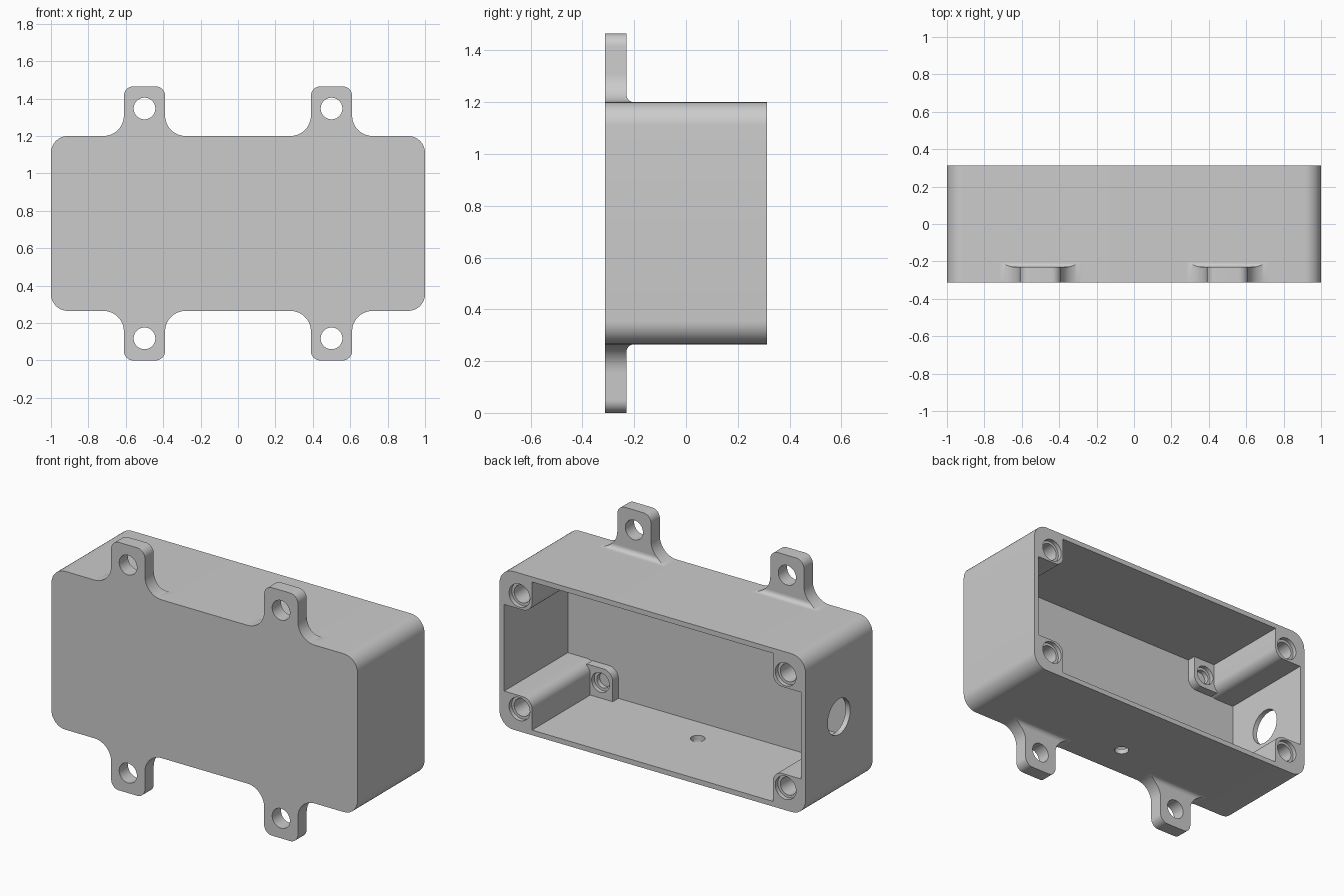
import bpy
import bmesh
import math
from mathutils import Vector

if "Cube" in bpy.data.objects:
    bpy.data.objects.remove(bpy.data.objects["Cube"], do_unlink=True)

# Main dimensions
FRONT, BACK = -0.3125, 0.3125
MID_Z, HALF_X, HALF_Z = 0.7325, 1.0, 0.4675
WALL = 0.03
PLATE_Y = -0.23            # rear face of tabs and bosses
POST_X, POST_Z = 0.787, 0.256
CORNERS = [(1, 1), (1, -1), (-1, -1), (-1, 1)]

grey = bpy.data.materials.new("housing grey")
grey.use_nodes = True
grey.diffuse_color = (0.6, 0.6, 0.6, 1)
grey.node_tree.nodes["Principled BSDF"].inputs["Base Color"].default_value = (0.6, 0.6, 0.6, 1)


def rounded(corners, steps=10):
    """Turn (u, v, radius) corners into a polygon with arcs."""
    points = []
    for i, (u, v, r) in enumerate(corners):
        p = Vector((u, v))
        if r == 0:
            points.append(p)
            continue
        to_prev = (Vector(corners[i - 1][:2]) - p).normalized()
        to_next = (Vector(corners[(i + 1) % len(corners)][:2]) - p).normalized()
        half = to_prev.angle(to_next) / 2
        centre = p + (to_prev + to_next).normalized() * (r / math.sin(half))
        a = p + to_prev * (r / math.tan(half)) - centre
        b = p + to_next * (r / math.tan(half)) - centre
        # Blending the two arm directions and rescaling keeps every point on the arc
        sweep = math.pi - 2 * half
        for k in range(steps + 1):
            t = sweep * k / steps
            points.append(centre + (a * math.sin(sweep - t) + b * math.sin(t)) / math.sin(sweep))
    return points


def prism(name, points, start, end, axis="Y"):
    """Extrude a 2D outline along an axis."""
    place = {"X": lambda u, v, t: (t, u, v),
             "Y": lambda u, v, t: (u, t, v),
             "Z": lambda u, v, t: (u, v, t)}[axis]
    bm = bmesh.new()
    rings = [[bm.verts.new(place(p[0], p[1], t)) for p in points] for t in (start, end)]
    for ring in rings:
        bm.faces.new(ring)
    n = len(points)
    for i in range(n):
        j = (i + 1) % n
        bm.faces.new((rings[0][i], rings[0][j], rings[1][j], rings[1][i]))
    bmesh.ops.recalc_face_normals(bm, faces=bm.faces)
    mesh = bpy.data.meshes.new(name)
    bm.to_mesh(mesh)
    bm.free()
    mesh.materials.append(grey)
    obj = bpy.data.objects.new(name, mesh)
    bpy.context.collection.objects.link(obj)
    return obj


def rod(u, v, r, start, end, axis="Y"):
    circle = [(u + r * math.cos(math.tau * k / 40), v + r * math.sin(math.tau * k / 40))
              for k in range(40)]
    return prism("cutter", circle, start, end, axis)


def activate(obj):
    bpy.ops.object.select_all(action="DESELECT")
    obj.select_set(True)
    bpy.context.view_layer.objects.active = obj


def combine(obj, tool, operation="DIFFERENCE"):
    """Apply a boolean and remove the tool."""
    tool.hide_render = True
    mod = obj.modifiers.new("cut", "BOOLEAN")
    mod.operation, mod.solver, mod.object = operation, "EXACT", tool
    activate(obj)
    bpy.ops.object.modifier_apply(modifier=mod.name)
    bpy.data.objects.remove(tool, do_unlink=True)


def smooth(obj):
    activate(obj)
    bpy.ops.object.shade_smooth_by_angle(angle=math.radians(30))


def screw_hole(obj, x, z, face, depth, r):
    """Blind hole with a shallow wider rim."""
    combine(obj, rod(x, z, r, face - depth, face + 0.1))
    combine(obj, rod(x, z, r + 0.016, face - 0.025, face + 0.1))


# Housing: rounded box, open at the back, with a solid post in each corner
housing = prism("housing", rounded([(sx * HALF_X, MID_Z + sz * HALF_Z, 0.09)
                                    for sx, sz in CORNERS]), FRONT, BACK)
opening = []
for sx, sz in CORNERS:
    notch = [(POST_X, HALF_Z - WALL, 0), (POST_X, POST_Z, 0.06), (HALF_X - WALL, POST_Z, 0)]
    if sx * sz < 0:
        notch.reverse()
    opening += [(sx * u, MID_Z + sz * v, r) for u, v, r in notch]
combine(housing, prism("cutter", rounded(opening), FRONT + WALL, BACK + 0.1))

# Cable hole in one end and drain hole in the floor
combine(housing, rod(0, MID_Z, 0.105, -1.1, -0.9, "X"))
combine(housing, rod(0, -0.11, 0.04, 0.2, 0.35, "Z"))

# Lid screw holes
for sx, sz in CORNERS:
    screw_hole(housing, sx * 0.87, MID_Z + sz * 0.335, BACK, 0.4, 0.052)
smooth(housing)

# Inner bosses and outer mounting tabs, one of each per corner
for sx, sz in CORNERS:
    side = ("upper" if sz > 0 else "lower") + ("_left" if sx > 0 else "_right")

    boss = prism("inner_boss_" + side, rounded(
        [(sx * u, MID_Z + sz * v, r) for u, v, r in
         [(0.64, 0.445, 0), (0.64, 0.26, 0.06), (0.81, 0.26, 0), (0.81, 0.445, 0)]]),
        FRONT + 0.02, PLATE_Y)
    screw_hole(boss, sx * 0.72, MID_Z + sz * 0.345, PLATE_Y, 0.055, 0.042)
    smooth(boss)

    # Tab outline flares into the wall; the side profile adds the rear fillet
    half = [(0.225, -0.01, 0), (0.225, 0, 0), (0.11, 0, 0.11), (0.11, 0.265, 0.05)]
    outline = half + [(-u, v, r) for u, v, r in reversed(half)]
    base = MID_Z + sz * HALF_Z
    tab = prism("mounting_tab_" + side, rounded(
        [(sx * 0.5 + u, base + sz * v, r) for u, v, r in outline]), FRONT, PLATE_Y + 0.05)
    profile = [(-0.4, -0.1, 0), (-0.4, 0.4, 0), (PLATE_Y, 0.4, 0), (PLATE_Y, 0, 0.03),
               (PLATE_Y + 0.035, 0, 0), (PLATE_Y + 0.035, -0.1, 0)]
    combine(tab, prism("cutter", rounded([(y, base + sz * v, r) for y, v, r in profile]),
                       sx * 0.5 - 0.3, sx * 0.5 + 0.3, "X"), "INTERSECT")
    combine(tab, rod(sx * 0.5, base + sz * 0.147, 0.058, -0.4, 0))
    smooth(tab)
